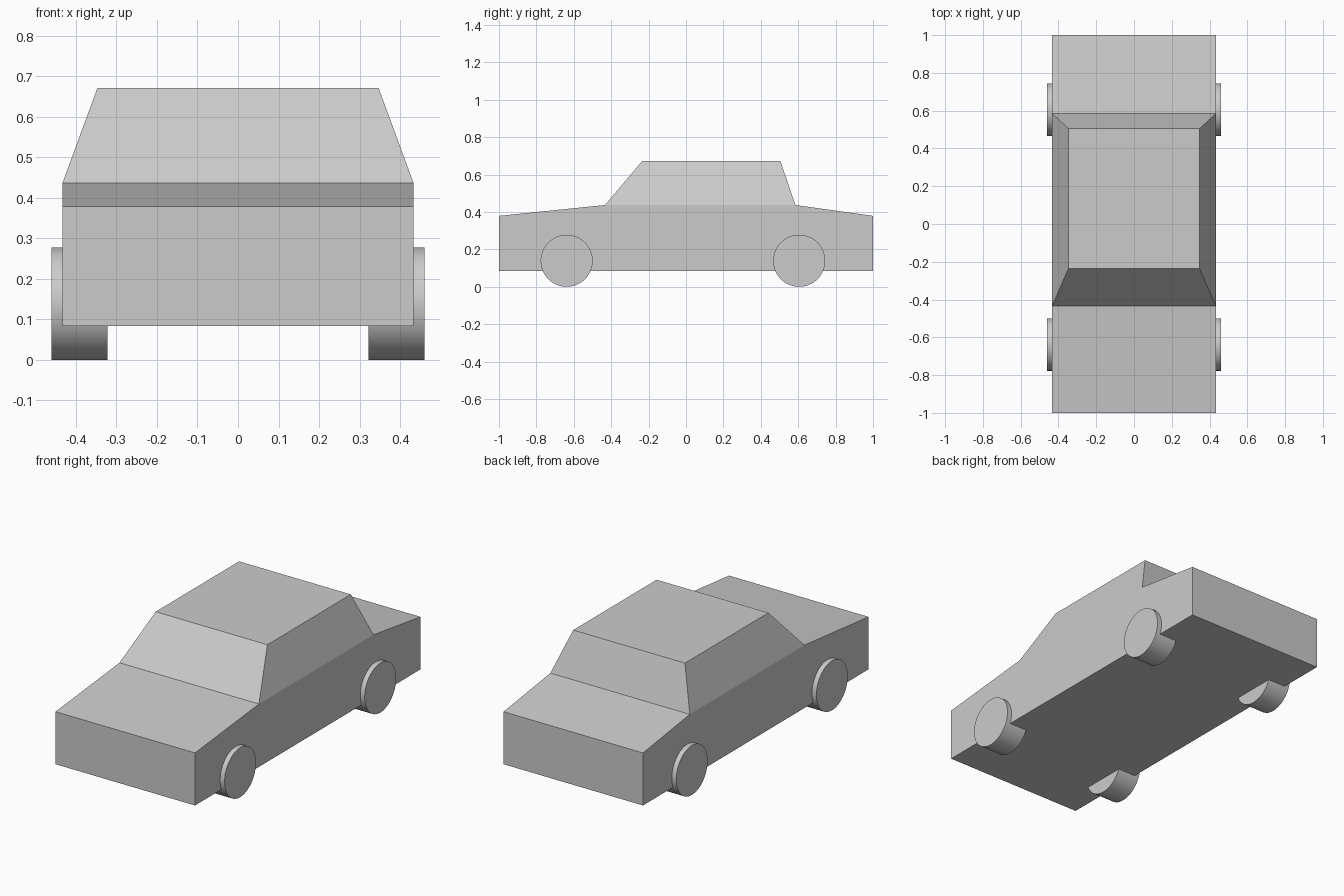
import bpy, bmesh, math

if "Cube" in bpy.data.objects:
    bpy.data.objects.remove(bpy.data.objects["Cube"])

HALF_W, ROOF_HALF_W = 0.433, 0.347
ROOF_Z = 0.671
ROOF_FRONT, ROOF_REAR = -0.235, 0.505

# Body: side profile swept across the width
profile = [(-1, 0.084), (1, 0.084), (1, 0.379), (0.585, 0.437), (-0.433, 0.437), (-1, 0.379)]
bm = bmesh.new()
side = bm.faces.new([bm.verts.new((-HALF_W, y, z)) for y, z in profile])
swept = bmesh.ops.extrude_face_region(bm, geom=[side])
bmesh.ops.translate(bm, vec=(2 * HALF_W, 0, 0),
                    verts=[g for g in swept["geom"] if isinstance(g, bmesh.types.BMVert)])

# Cabin: pull up the level top face and taper it to the roof
deck = next(f for f in bm.faces if all(abs(v.co.z - 0.437) < 1e-4 for v in f.verts))
roof = bmesh.ops.extrude_discrete_faces(bm, faces=[deck])["faces"][0]
for v in roof.verts:
    v.co = (math.copysign(ROOF_HALF_W, v.co.x),
            ROOF_FRONT if v.co.y < 0 else ROOF_REAR, ROOF_Z)
bmesh.ops.recalc_face_normals(bm, faces=bm.faces)
mesh = bpy.data.meshes.new("car_body")
bm.to_mesh(mesh)
bm.free()
bpy.context.collection.objects.link(bpy.data.objects.new("car_body", mesh))


# Wheels: plain smooth cylinders poking out of the body
def add_wheel(name, x, y, radius=0.139, width=0.138):
    bpy.ops.mesh.primitive_cylinder_add(vertices=64, radius=radius, depth=width,
                                        location=(x, y, radius), rotation=(0, math.pi / 2, 0))
    bpy.context.object.name = name
    bpy.ops.object.shade_smooth_by_angle(angle=math.radians(30))


for end, y in (("front", -0.638), ("rear", 0.605)):
    for label, x in (("left", -0.3915), ("right", 0.3915)):
        add_wheel(f"{end}_{label}_wheel", x, y)
